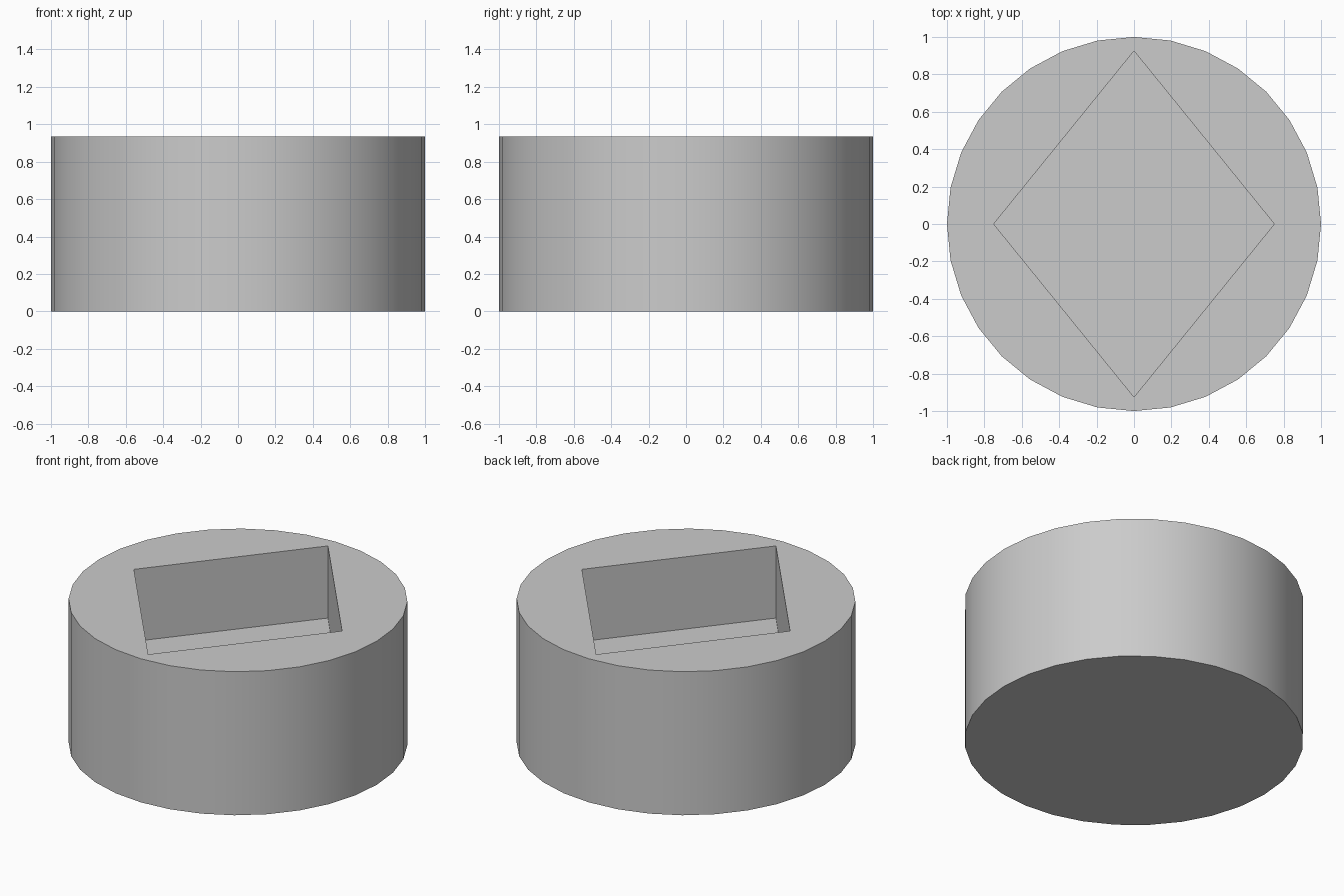
import bpy
import math

cube = bpy.data.objects.get("Cube")
if cube:
    bpy.data.objects.remove(cube, do_unlink=True)

HEIGHT = 0.935
POCKET_DEPTH = 0.47

# Plain grey for the whole body
grey = bpy.data.materials.new("plain_grey")
grey.use_nodes = True
colour = (0.6, 0.6, 0.6, 1.0)
grey.diffuse_color = colour
grey.node_tree.nodes["Principled BSDF"].inputs["Base Color"].default_value = colour


def prism(name, sides, sx, sy, z0, z1):
    """Upright prism with its first corner on +y."""
    bpy.ops.mesh.primitive_cylinder_add(
        vertices=sides, radius=1, depth=z1 - z0, location=(0, 0, (z0 + z1) / 2))
    obj = bpy.context.object
    obj.name = obj.data.name = name
    obj.scale = (sx, sy, 1)
    bpy.ops.object.transform_apply(location=True, rotation=False, scale=True)
    obj.data.materials.append(grey)
    return obj


# Diamond-shaped blind pocket, cut from the top
cutter = prism("pocket_cutter", 4, 0.75, 0.925, HEIGHT - POCKET_DEPTH, HEIGHT + 0.2)
cutter.hide_render = True

# Round drum
body = prism("round_body", 32, 1, 1, 0, HEIGHT)
cut = body.modifiers.new("pocket", 'BOOLEAN')
cut.operation = 'DIFFERENCE'
cut.solver = 'EXACT'
cut.object = cutter
bpy.ops.object.modifier_apply(modifier=cut.name)
bpy.data.objects.remove(cutter, do_unlink=True)

# Smooth round wall, crisp rims and pocket corners
bpy.ops.object.shade_smooth_by_angle(angle=math.radians(30))
